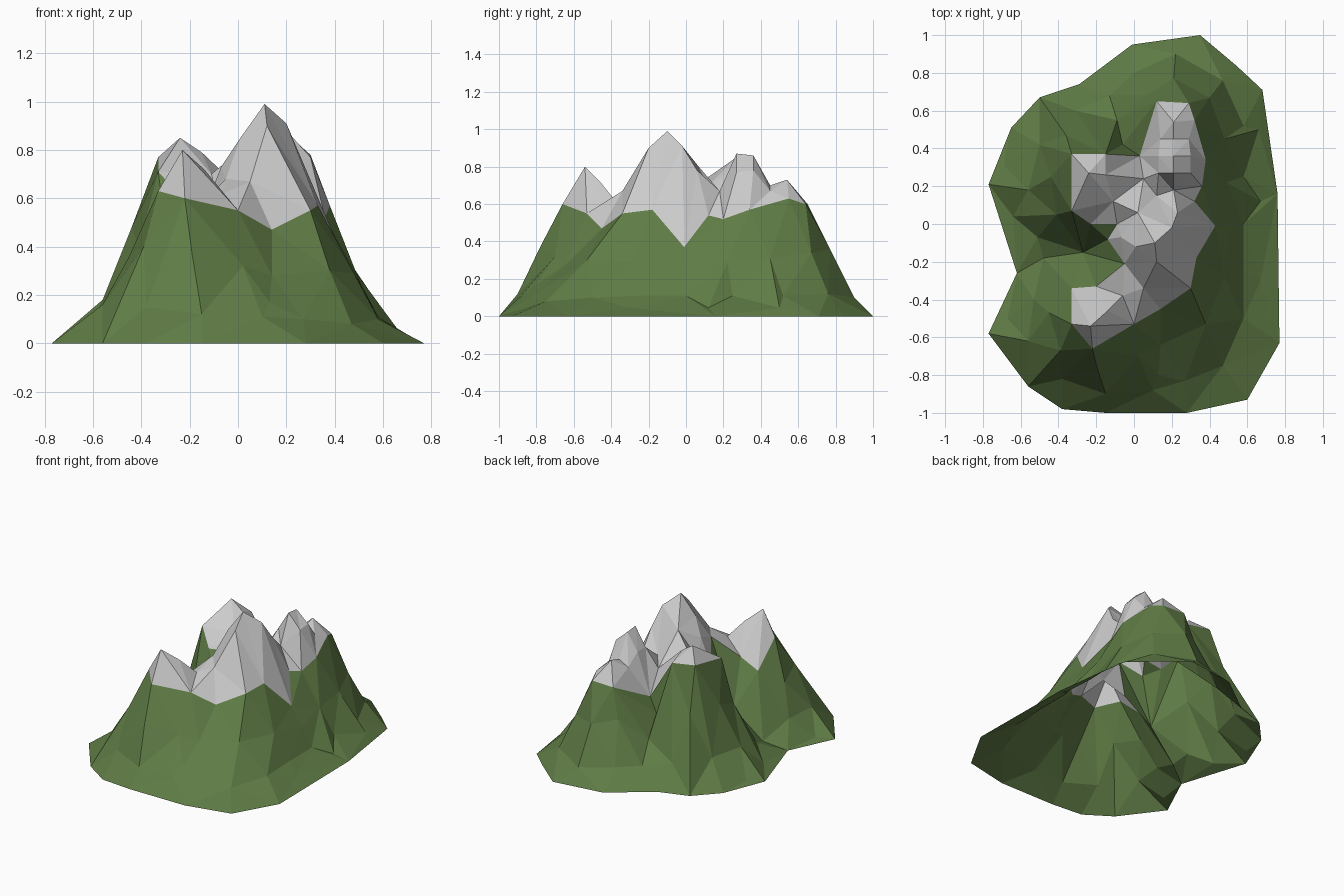
import bpy
from mathutils import Vector
from mathutils.geometry import delaunay_2d_cdt

# Ground outline (z = 0), clockwise from the back
outline = [(x, y, 0) for x, y in (
    (.35, 1), (.54, .84), (.68, .71), (.76, .16), (.77, -.63), (.6, -.93),
    (.28, -1), (-.15, -1), (-.38, -.98), (-.56, -.86), (-.77, -.58), (-.62, -.26),
    (-.77, .21), (-.65, .51), (-.5, .67), (-.29, .74), (-.01, .95))]

# Lower ledge where the slope steepens, a softer foot outside it, and the mid slope
ledge = [
    (.22, .9, .1), (.47, .76, .12), (.58, .52, .11), (.58, .25, .11), (.58, 0, .11),
    (.58, -.25, .11), (.58, -.5, .1), (.47, -.75, .08), (.27, -.83, .1), (.1, -.88, .11),
    (-.15, -.9, .12), (-.38, -.82, .15),
    (-.56, -.62, .16), (-.53, -.4, .15), (-.51, -.07, .1), (-.56, .18, .18),
    (-.5, .42, .18), (-.31, .6, .16), (0, .8, .12)]
foot = [(.66, .5, .045), (.67, .12, .045), (.67, -.3, .045), (-.67, -.5, .02),
        (-.64, .04, .03), (-.69, .31, .02)]
mid_slope = [
    (.21, .77, .36), (.4, .67, .34), (.48, .45, .31), (.49, .22, .29), (.51, 0, .24),
    (.48, -.28, .29), (.38, -.53, .3), (.02, -.7, .32), (-.19, -.78, .37),
    (-.39, -.67, .4), (-.45, -.47, .36), (-.44, .25, .48), (-.41, .05, .4),
    (-.36, .47, .46), (.06, .68, .4)]

# Ravines: each ends at a snow line corner
ravine_west = [(-.62, -.26, 0), (-.48, -.18, .06), (-.27, -.15, .25), (-.14, -.08, .55)]
ravine_back = [(-.13, .68, .12), (-.09, .55, .25), (-.06, .42, .38), (.03, .36, .45)]
ravine_front = [(.13, -.8, .17), (.14, -.64, .28), (.14, -.45, .47)]

# Snow line
snow_line = [
    (.12, .65, .6), (.29, .64, .6), (.32, .55, .63), (.38, .34, .57), (.36, .2, .52),
    (.32, .12, .54), (.43, -.01, .37), (.33, -.18, .57), (.3, -.34, .55), (.14, -.45, .47),
    (0, -.53, .55), (-.22, -.66, .6), (-.33, -.53, .63), (-.33, -.34, .46),
    (-.2, -.33, .53), (-.05, -.21, .68), (-.14, -.08, .55), (-.09, 0, .62),
    (-.23, 0, .6), (-.33, .07, .71), (-.33, .37, .77), (-.15, .37, .74), (.03, .36, .45)]

# Ridges and summits inside the snow
front_ridge = [(-.23, -.54, .8), (-.14, -.46, .72), (0, -.53, .55)]
front_saddle = [(-.2, -.33, .53), (-.06, -.38, .62), (0, -.53, .55)]
main_ridge = [(-.05, -.21, .68), (.12, -.2, .9),
              (.11, -.1, .99), (.2, -.02, .91), (.23, .06, .78), (.21, .18, .67),
              (.21, .27, .87), (.21, .36, .86), (.21, .45, .7), (.21, .54, .73)]
west_ridge = [(-.24, .27, .85), (-.15, .26, .79), (-.11, .12, .7), (.02, .06, .81), (.11, -.1, .99)]
knobs = [(.3, .27, .77), (.3, .36, .78), (.13, .27, .74), (.13, .36, .74),
         (.14, .45, .66), (.29, .45, .67), (.05, .24, .6), (.12, .15, .64),
         (.05, -.34, .67), (.01, -.12, .85), (-.07, -.07, .73)]

pts, index, edges = [], {}, []


def add(path, join=True, closed=False):
    ids = []
    for p in path:
        key = p[:2]
        if key not in index:
            index[key] = len(pts)
            pts.append(Vector(p))
        ids.append(index[key])
    if join:
        edges.extend(zip(ids, ids[1:]))
    if closed:
        edges.append((ids[-1], ids[0]))


add(outline, closed=True)
add(snow_line, closed=True)
for path in (ravine_west, ravine_back, ravine_front, front_ridge, front_saddle,
             main_ridge, west_ridge):
    add(path)
for path in (ledge, foot, mid_slope, knobs):
    add(path, join=False)

# Triangulate the terrain in plan, then lift it to its heights
flat, _, tris, origin, _, _ = delaunay_2d_cdt([p.xy for p in pts], edges, [], 1, 1e-5)
verts = []
for v, src in zip(flat, origin):
    z = pts[src[0]].z if src else min(pts, key=lambda p: (p.xy - v).length).z
    verts.append((v.x, v.y, z))


def inside(c, poly):
    hit = False
    for (x1, y1, _), (x2, y2, _) in zip(poly, poly[1:] + poly[:1]):
        if (y1 > c.y) != (y2 > c.y) and c.x < x1 + (c.y - y1) * (x2 - x1) / (y2 - y1):
            hit = not hit
    return hit


def make(name, faces, color=None):
    used = sorted({i for f in faces for i in f})
    remap = {i: n for n, i in enumerate(used)}
    me = bpy.data.meshes.new(name)
    me.from_pydata([verts[i] for i in used], [], [[remap[i] for i in f] for f in faces])
    ob = bpy.data.objects.new(name, me)
    bpy.context.collection.objects.link(ob)
    if color:
        mat = bpy.data.materials.new(name + "_material")
        mat.diffuse_color = color
        me.materials.append(mat)


# Split the terrain into grey summits and green slopes
snow, grass = [], []
for f in tris:
    centre = sum((flat[i] for i in f), Vector((0, 0))) / len(f)
    (snow if inside(centre, snow_line) else grass).append(f)
make("summits", snow)
make("slopes", grass, (.115, .2, .06, 1))
